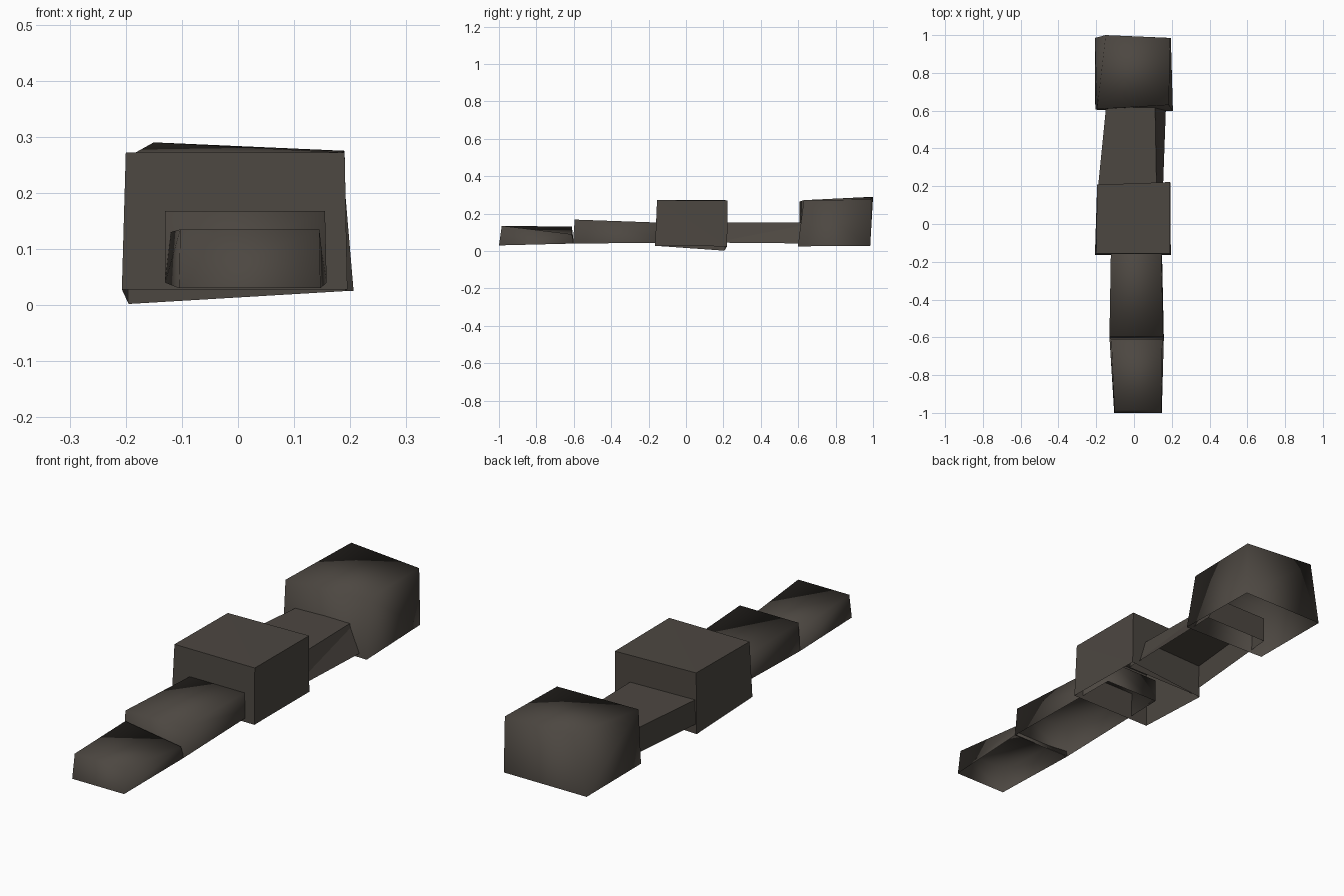
import bpy, bmesh

stone = bpy.data.materials.new("dark stone")
stone.diffuse_color = (0.073, 0.063, 0.053, 1)


def shell(name, front, back, smooth=False):
    """Open-bottomed block between two end outlines.
    Each outline: bottom left, bottom right, top right, top left."""
    bm = bmesh.new()
    f = [bm.verts.new(p) for p in front]
    b = [bm.verts.new(p) for p in back]
    bm.faces.new(f)
    bm.faces.new(b[::-1])
    for i in (1, 2, 3):              # right side, top, left side
        j = (i + 1) % 4
        bm.faces.new((f[i], b[i], b[j], f[j]))
    bmesh.ops.triangulate(bm, faces=[q for q in bm.faces if len(q.verts) == 4])
    for q in bm.faces:
        q.smooth = smooth
    me = bpy.data.meshes.new(name)
    bm.to_mesh(me)
    bm.free()
    me.materials.append(stone)
    ob = bpy.data.objects.new(name, me)
    bpy.context.collection.objects.link(ob)
    return ob


# low front slab, sagging at its rear right
shell("front_slab",
      [(-.105, -1, .03), (.147, -1, .03), (.145, -.985, .135), (-.103, -.985, .135)],
      [(-.13, -.6, .04), (.158, -.6, .04), (.15, -.61, .09), (-.12, -.61, .13)], True)

# second slab, running into the middle block
shell("second_slab",
      [(-.13, -.605, .04), (.158, -.605, .04), (.155, -.595, .168), (-.13, -.595, .168)],
      [(-.12, .0, .045), (.145, .0, .045), (.14, .0, .147), (-.12, .0, .147)], True)

# tall middle block with one dropped corner
shell("middle_block",
      [(-.207, -.165, .028), (.195, -.165, .028), (.19, -.155, .272), (-.2, -.155, .272)],
      [(-.195, .205, .002), (.192, .22, .025), (.19, .222, .27), (-.195, .208, .272)])

# link slab between the two tall blocks
shell("link_slab",
      [(-.195, .15, .045), (.152, .15, .045), (.12, .15, .152), (-.195, .15, .152)],
      [(-.14, .7, .04), (.172, .7, .04), (.11, .7, .152), (-.14, .7, .152)])

# tall rear block
shell("rear_block",
      [(-.205, .605, .028), (.206, .598, .025), (.185, .63, .272), (-.195, .608, .265)],
      [(-.207, .985, .028), (.195, .985, .028), (.19, .985, .275), (-.15, 1, .29)], True)
